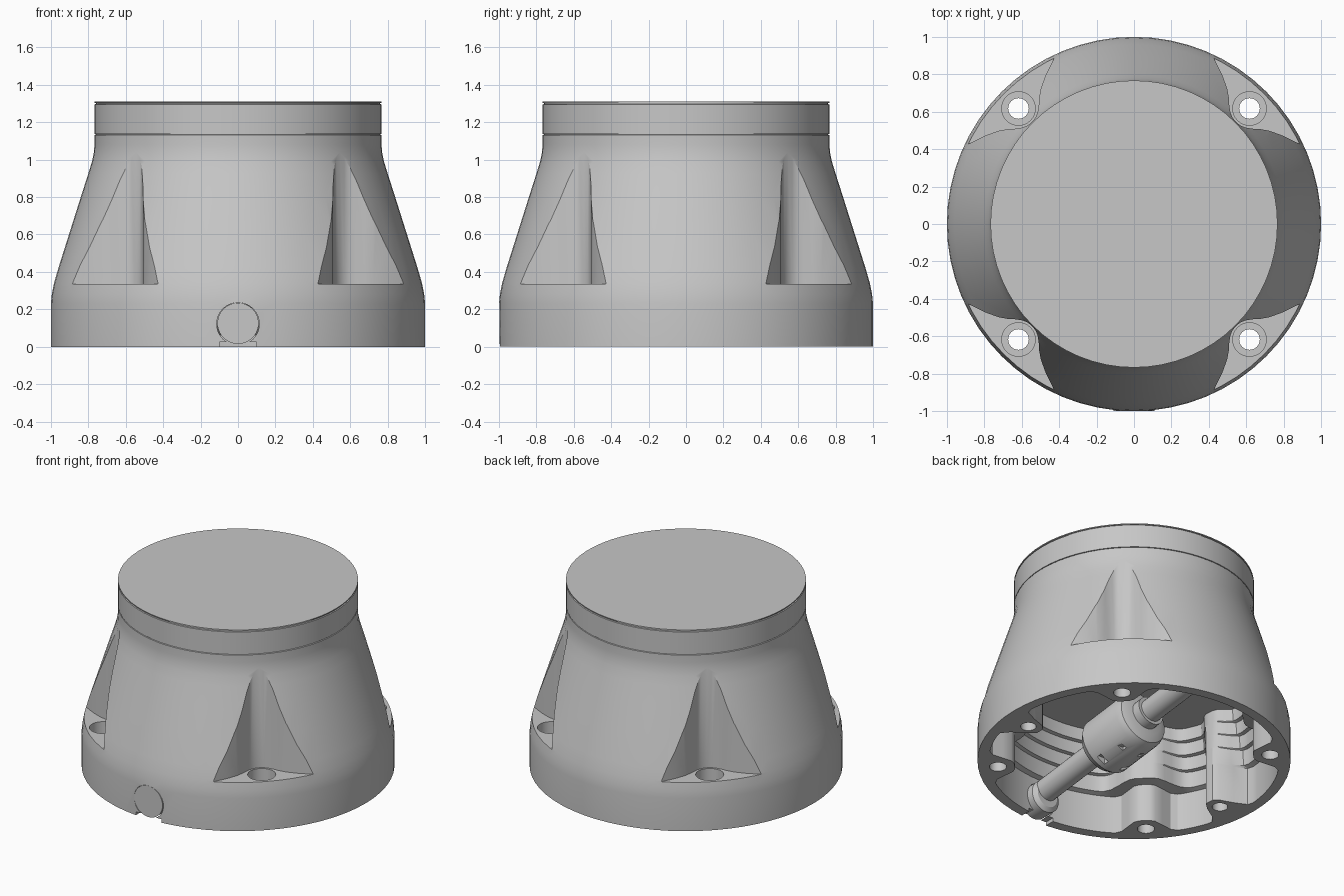
import bpy, bmesh, math
from mathutils import Matrix

if "Cube" in bpy.data.objects:
    bpy.data.objects.remove(bpy.data.objects["Cube"])

grey = bpy.data.materials.new("light grey")
grey.use_nodes = True
grey.diffuse_color = (0.57, 0.57, 0.57, 1)
grey.node_tree.nodes["Principled BSDF"].inputs["Base Color"].default_value = (0.57, 0.57, 0.57, 1)


def finish(name, bm):
    bmesh.ops.recalc_face_normals(bm, faces=bm.faces)
    me = bpy.data.meshes.new(name)
    bm.to_mesh(me)
    bm.free()
    ob = bpy.data.objects.new(name, me)
    bpy.context.collection.objects.link(ob)
    me.materials.append(grey)
    return ob


def loft(name, rings):
    """Skin a stack of equal-length closed rings and cap both ends."""
    bm = bmesh.new()
    loops = [[bm.verts.new(p) for p in ring] for ring in rings]
    n = len(loops[0])
    for a, b in zip(loops, loops[1:]):
        for i in range(n):
            j = (i + 1) % n
            bm.faces.new((a[i], a[j], b[j], b[i]))
    bm.faces.new(loops[0])
    bm.faces.new(loops[-1])
    return finish(name, bm)


def lathe(name, profile, n=64, matrix=Matrix()):
    ob = loft(name, [[(r * math.cos(math.tau * i / n), r * math.sin(math.tau * i / n), z)
                      for i in range(n)] for r, z in profile])
    ob.data.transform(matrix)
    return ob


def along_y(z, tilt=0):
    """Turns a lathe's axis from z to y at height z, rising to the back by tilt degrees."""
    return Matrix.Translation((0, 0, z)) @ Matrix.Rotation(math.radians(tilt - 90), 4, 'X')


def box(name, x0, x1, y0, y1, z0, z1):
    return loft(name, [[(x0, y0, z), (x1, y0, z), (x1, y1, z), (x0, y1, z)] for z in (z0, z1)])


def cut(target, cutters):
    for c in cutters:
        c.hide_render = True
        m = target.modifiers.new("cut", 'BOOLEAN')
        m.operation, m.solver, m.object = 'DIFFERENCE', 'EXACT', c
    bpy.context.view_layer.update()
    dg = bpy.context.evaluated_depsgraph_get()
    me = bpy.data.meshes.new_from_object(target.evaluated_get(dg))
    target.modifiers.clear()
    target.data = me
    for c in cutters:
        bpy.data.objects.remove(c)


def smooth(ob, angle=30):
    bpy.ops.object.select_all(action='DESELECT')
    ob.select_set(True)
    bpy.context.view_layer.objects.active = ob
    bpy.ops.object.shade_smooth_by_angle(angle=math.radians(angle))


# Flared housing
housing = lathe("housing", [
    (1.0, 0), (1.0, 0.23), (0.995, 0.28), (0.983, 0.34), (0.96, 0.42), (0.90, 0.61),
    (0.84, 0.80), (0.80, 0.925), (0.78, 0.99), (0.77, 1.04), (0.767, 1.08),
    (0.767, 1.132), (0.76, 1.134), (0.76, 1.15)])

# Stepped hollow underneath, its wall swelling inwards around the screw bosses
corner_angles = [math.radians(a) for a in (45, 135, 225, 315)]
side_angles = [math.radians(a) for a in (-7, 187)]


def bump(t, centre, width):
    d = (t - centre + math.pi) % math.tau - math.pi
    return math.exp(-(d / width) ** 4)


def hollow_ring(radius, z, corner_r, n=144):
    ring = []
    for i in range(n):
        t = math.tau * i / n
        r = radius
        r -= (radius - corner_r) * sum(bump(t, c, 0.15 if z < 0.27 else 0.23) for c in corner_angles)
        r -= (radius - 0.71) * sum(bump(t, c, 0.13) for c in side_angles)
        ring.append((r * math.cos(t), r * math.sin(t), z))
    return ring


hollow = loft("hollow_cutter", [
    hollow_ring(0.93, -0.05, 0.765), hollow_ring(0.93, 0.265, 0.765),
    hollow_ring(0.895, 0.275, 0.70), hollow_ring(0.89, 0.385, 0.70),
    hollow_ring(0.865, 0.39, 0.70), hollow_ring(0.86, 0.48, 0.70),
    hollow_ring(0.835, 0.485, 0.70), hollow_ring(0.83, 0.57, 0.70),
    hollow_ring(0.805, 0.575, 0.70), hollow_ring(0.80, 0.66, 0.70)])

# Corner screw pockets: rounded wedge plan, in (outward, sideways) coordinates
cutters = [hollow]
half = [(0.771, 0), (0.774, 0.03), (0.785, 0.056), (0.808, 0.088), (0.835, 0.118),
        (0.863, 0.158), (0.895, 0.226), (0.926, 0.318), (0.95, 0.41), (1.1, 0.41)]
plan = [(u, -v) for u, v in reversed(half[1:])] + half
for a in corner_angles:
    c, s = math.cos(a), math.sin(a)
    cutters.append(loft("pocket_cutter", [[(u * c - v * s, u * s + v * c, z) for u, v in plan]
                                          for z in (0.335, 1.06)]))
    # Stepped screw hole
    cutters.append(lathe("hole_cutter", [(0.055, -0.1), (0.055, 0.2), (0.09, 0.2), (0.09, 0.4)], 32,
                         Matrix.Translation((0.873 * c, 0.873 * s, 0))))

# Blind screw holes in the side bosses
for a in side_angles:
    cutters.append(lathe("hole_cutter", [(0.05, -0.1), (0.05, 0.3)], 32,
                         Matrix.Translation((0.805 * math.cos(a), 0.805 * math.sin(a), 0))))

# Cable opening through the front rim
cutters.append(lathe("opening_cutter", [(0.114, -1.1), (0.114, -0.8)], 40, along_y(0.122)))
cutters.append(box("slot_cutter", -0.1, 0.1, -1.1, -0.8, -0.05, 0.025))
cut(housing, cutters)

# Lid with a fine lip
lid = lathe("lid", [(0.755, 1.136), (0.767, 1.138), (0.767, 1.295), (0.76, 1.297),
                    (0.76, 1.302), (0.767, 1.304), (0.767, 1.31)])

# Cable rising to the back, its plug in the rim and the bulky sleeve
plug = lathe("cable_plug", [(0.11, -0.998), (0.11, -0.88), (0.08, -0.86)], 40, along_y(0.125))
cable = lathe("cable", [(0.078, -0.92), (0.078, 0.66)], 32, along_y(0.275, 7))
sleeve = lathe("cable_sleeve", [(0.09, -0.34), (0.16, -0.33), (0.195, -0.28), (0.195, 0.05),
                                (0.18, 0.09), (0.13, 0.11)], 40, along_y(0.265, 7))
cut(sleeve, [box("clip_cutter", sx * 0.09 - 0.03, sx * 0.09 + 0.03, y, y + 0.035, 0, 0.095)
             for sx in (-1, 1) for y in (-0.22, -0.04)])
collar = lathe("cable_collar", [(0.10, 0.08), (0.10, 0.17)], 32, along_y(0.275, 7))

for ob in (housing, lid, plug, cable, sleeve, collar):
    smooth(ob)
